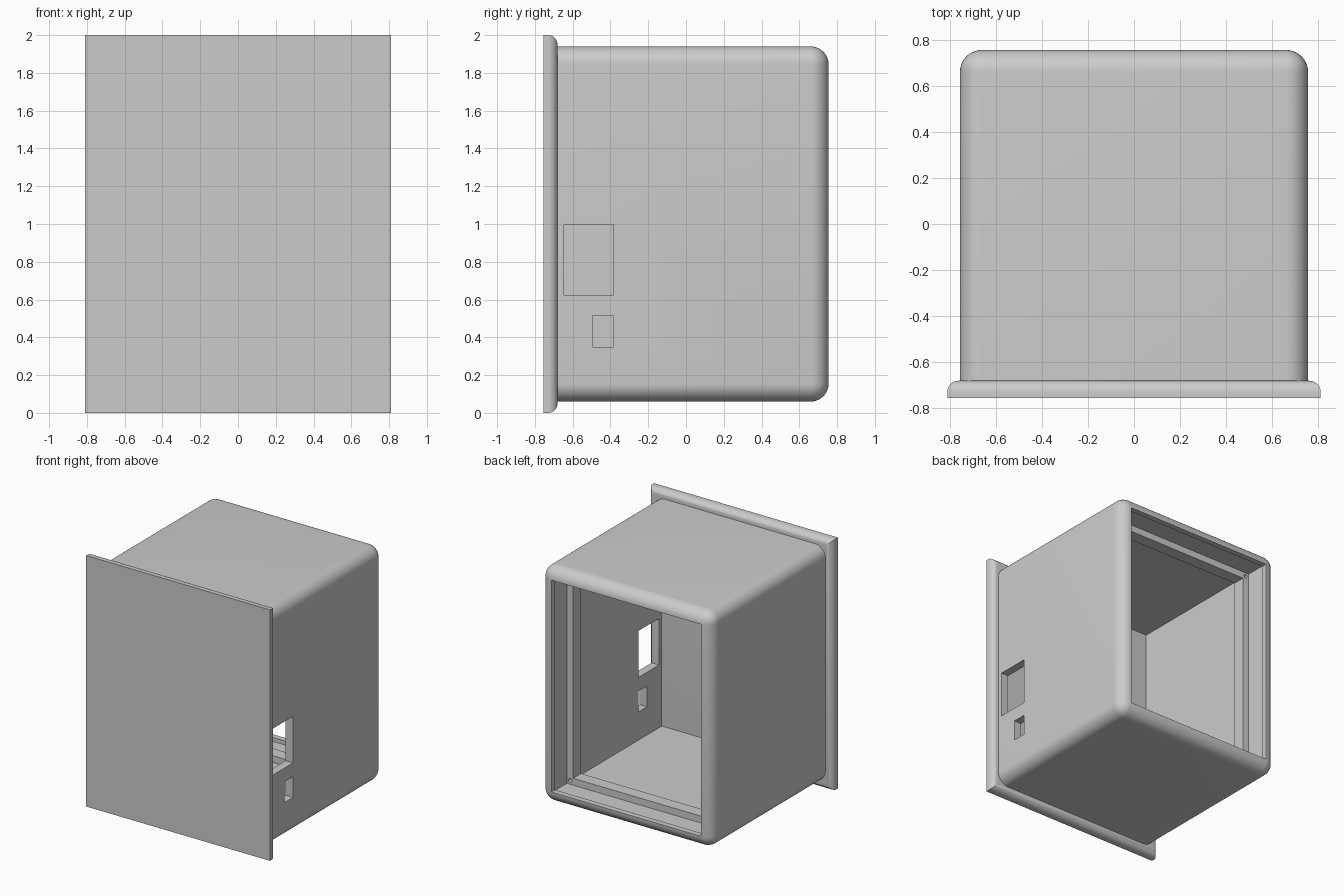
import bpy
import bmesh
import math
from mathutils import Matrix, Vector

default = bpy.data.objects.get("Cube")
if default:
    bpy.data.objects.remove(default, do_unlink=True)

# Single grey finish
grey = bpy.data.materials.new("plain grey")
grey.use_nodes = True
colour = (0.6, 0.6, 0.6, 1.0)
grey.diffuse_color = colour
grey.node_tree.nodes["Principled BSDF"].inputs["Base Color"].default_value = colour


def finish(bm, name):
    bmesh.ops.recalc_face_normals(bm, faces=bm.faces[:])
    mesh = bpy.data.meshes.new(name)
    bm.to_mesh(mesh)
    bm.free()
    mesh.materials.append(grey)
    obj = bpy.data.objects.new(name, mesh)
    bpy.context.collection.objects.link(obj)
    return obj


def box(name, xs, ys, zs, radius=0, keep=None):
    """Box between limits; edges accepted by keep(v1, v2) are rounded."""
    bm = bmesh.new()
    lo, hi = Vector((xs[0], ys[0], zs[0])), Vector((xs[1], ys[1], zs[1]))
    bmesh.ops.create_cube(bm, size=1, matrix=Matrix.Translation((lo + hi) / 2)
                          @ Matrix.Diagonal((*(hi - lo), 1)))
    if radius:
        edges = [e for e in bm.edges if keep(e.verts[0].co, e.verts[1].co)]
        bmesh.ops.bevel(bm, geom=edges, offset=radius, segments=10,
                        profile=0.5, affect='EDGES', clamp_overlap=False)
    return finish(bm, name)


def peg(name, x, z, y0, y1, radius):
    """Round cutter along y."""
    bm = bmesh.new()
    bmesh.ops.create_cone(bm, cap_ends=True, segments=20, radius1=radius,
                          radius2=radius, depth=y1 - y0,
                          matrix=Matrix.Translation((x, (y0 + y1) / 2, z))
                          @ Matrix.Rotation(math.pi / 2, 4, 'X'))
    return finish(bm, name)


def activate(obj):
    bpy.ops.object.select_all(action='DESELECT')
    obj.select_set(True)
    bpy.context.view_layer.objects.active = obj


def cut(target, cutter):
    cutter.hide_render = True
    mod = target.modifiers.new("cut", 'BOOLEAN')
    mod.operation = 'DIFFERENCE'
    mod.solver = 'EXACT'
    mod.object = cutter
    activate(target)
    bpy.ops.object.modifier_apply(modifier=mod.name)
    bpy.data.objects.remove(cutter, do_unlink=True)


def inset_box(name, margin, y0, y1):
    """Cutter leaving a wall of the given thickness on all four sides."""
    return box(name, (margin - 0.755, 0.755 - margin), (y0, y1),
               (0.06 + margin, 1.94 - margin))


# Rounded housing: every edge except those around the front
housing = box("housing", (-0.755, 0.755), (-0.70, 0.755), (0.06, 1.94), 0.095,
              lambda a, b: max(a.y, b.y) > 0)

# Hollow interior, inner ledge, panel recess and rear opening
cut(housing, inset_box("cavity_cutter", 0.065, -0.8, 0.415))
cut(housing, inset_box("ledge_cutter", 0.12, 0.3, 0.6))
cut(housing, inset_box("recess_cutter", 0.065, 0.515, 0.71))
cut(housing, inset_box("opening_cutter", 0.096, 0.6, 0.9))

# Two connector windows through one side
cut(housing, box("window_cutter", (0.6, 0.9), (-0.645, -0.385), (0.625, 0.995)))
cut(housing, box("port_cutter", (0.6, 0.9), (-0.495, -0.385), (0.35, 0.515)))

# Screw holes at the ledge corners
for x in (-0.66, 0.66):
    for z in (0.155, 1.845):
        cut(housing, peg("screw_cutter", x, z, 0.44, 0.56, 0.015))

# Front plate with rounded rear edges
plate = box("front_plate", (-0.81, 0.81), (-0.755, -0.68), (0, 2), 0.05,
            lambda a, b: min(a.y, b.y) > -0.7)

for part in (housing, plate):
    activate(part)
    bpy.ops.object.shade_smooth_by_angle(angle=math.radians(30))
